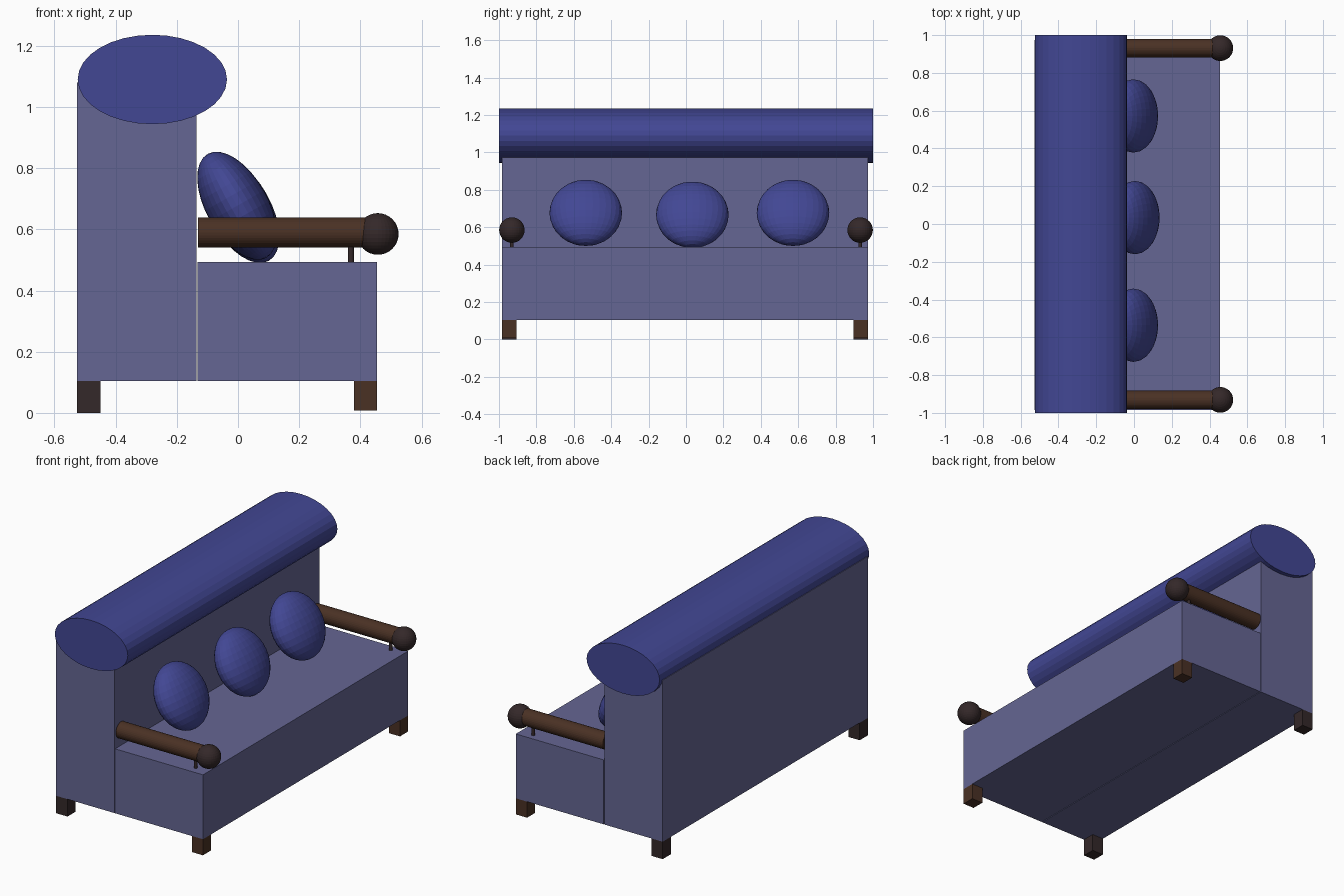
import bpy, math

if "Cube" in bpy.data.objects:
    bpy.data.objects.remove(bpy.data.objects["Cube"])


def material(name, srgb):
    m = bpy.data.materials.new(name)
    lin = [((c / 255 + 0.055) / 1.055) ** 2.4 for c in srgb]
    m.diffuse_color = (*lin, 1)
    m.use_nodes = True
    m.node_tree.nodes["Principled BSDF"].inputs["Base Color"].default_value = m.diffuse_color
    return m


FABRIC = material("grey violet fabric", (101, 102, 147))
BLUE = material("blue cushion", (66, 71, 148))
BROWN = material("brown wood", (74, 49, 36))
DARK = material("dark wood", (52, 40, 41))


def finish(name, mat):
    ob = bpy.context.object
    ob.name = name
    ob.data.materials.append(mat)
    return ob


def box(name, mat, x, y, z):
    """Box from (min, max) ranges."""
    bpy.ops.mesh.primitive_cube_add(size=1, location=[sum(r) / 2 for r in (x, y, z)])
    ob = finish(name, mat)
    ob.scale = [r[1] - r[0] for r in (x, y, z)]
    return ob


def cylinder(name, mat, loc, radius, length, rot=(0, 0, 0), scale=(1, 1)):
    bpy.ops.mesh.primitive_cylinder_add(vertices=32, radius=radius, depth=length,
                                        location=loc, rotation=rot)
    ob = finish(name, mat)
    ob.scale = (*scale, 1)
    return ob


def ball(name, mat, loc, radii, tilt=0):
    bpy.ops.mesh.primitive_uv_sphere_add(segments=32, ring_count=16, radius=1,
                                         location=loc, rotation=(0, tilt, 0))
    ob = finish(name, mat)
    ob.scale = radii
    return ob


# Seat and backrest, with a narrow gap between them
SPAN = (-0.984, 0.974)
box("seat", FABRIC, (-0.132, 0.455), SPAN, (0.105, 0.494))
box("backrest", FABRIC, (-0.526, -0.136), SPAN, (0.105, 1.08))

# Oval roll along the top of the backrest
cylinder("top_roll", BLUE, (-0.28, 0, 1.09), 1, 2.0,
         rot=(math.pi / 2, 0, 0), scale=(0.244, 0.146))

# Square legs
for side, y in (("left", (-0.984, -0.906)), ("right", (0.896, 0.974))):
    box("front_leg_" + side, BROWN, (0.38, 0.455), y, (0.008, 0.105))
    box("back_leg_" + side, DARK, (-0.526, -0.45), y, (0.0, 0.105))

# Arm rails with ball ends and small posts
for side, y in (("left", -0.931), ("right", 0.931)):
    cylinder("arm_rail_" + side, BROWN, (0.15, y, 0.59), 0.049, 0.56,
             rot=(0, math.pi / 2, 0))
    ball("arm_ball_" + side, DARK, (0.457, y, 0.585), (0.068,) * 3)
    cylinder("arm_post_" + side, DARK, (0.369, y, 0.52), 0.01, 0.09)

# Three pillows leaning on the backrest
for i, (x, y, z) in enumerate(((-0.003, -0.536, 0.677), (0.005, 0.034, 0.667),
                               (-0.003, 0.572, 0.677))):
    ball(f"pillow_{i + 1}", BLUE, (x, y, z), (0.101, 0.194, 0.195), math.radians(-29.5))
